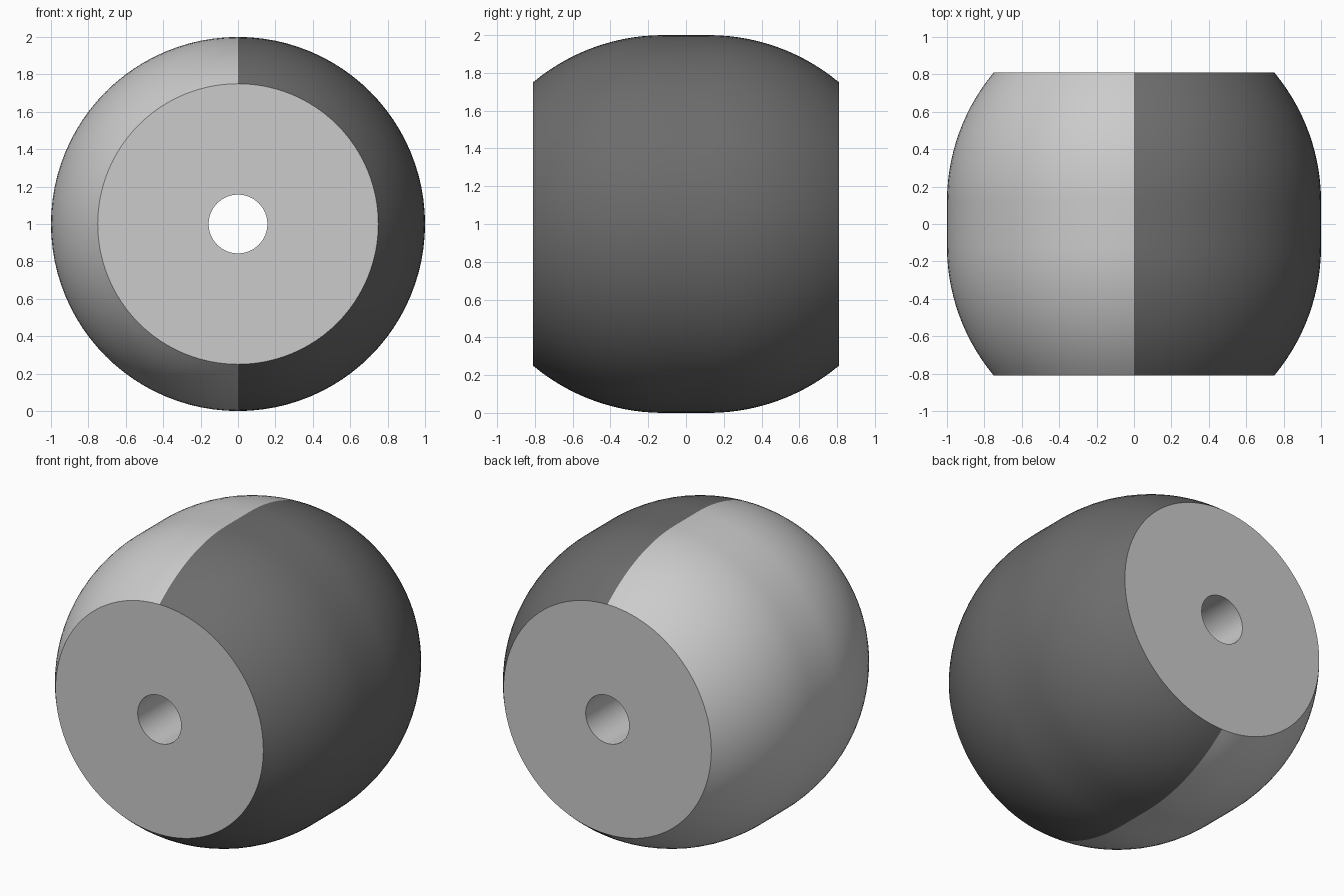
import bpy
from math import sin, cos, pi, asin

if "Cube" in bpy.data.objects:
    bpy.data.objects.remove(bpy.data.objects["Cube"])

HALF, R_MAX, R_CAP, R_HOLE, FLAT = 0.81, 1.0, 0.75, 0.157, 0.12
SEGS = 96


def revolve(name, profile, start, sweep, color=None):
    """Turn a (radius, y) profile about the y axis at z = 1."""
    closed = abs(sweep - 2 * pi) < 1e-6
    steps = round(SEGS * sweep / (2 * pi))
    rings = steps if closed else steps + 1
    n = len(profile)
    verts = []
    for i in range(rings):
        a = start + sweep * i / steps
        verts += [(r * cos(a), y, 1 + r * sin(a)) for r, y in profile]
    faces = []
    for i in range(steps):
        j = (i + 1) % rings
        for k in range(n - 1):
            faces.append((i * n + k, i * n + k + 1, j * n + k + 1, j * n + k))
    mesh = bpy.data.meshes.new(name)
    mesh.from_pydata(verts, [], faces)
    mesh.update()
    obj = bpy.data.objects.new(name, mesh)
    bpy.context.collection.objects.link(obj)
    if color:
        mat = bpy.data.materials.new(name + "_paint")
        mat.diffuse_color = color
        mat.use_nodes = True
        mat.node_tree.nodes["Principled BSDF"].inputs["Base Color"].default_value = mat.diffuse_color
        mesh.materials.append(mat)
    bpy.ops.object.select_all(action='DESELECT')
    obj.select_set(True)
    bpy.context.view_layer.objects.active = obj
    bpy.ops.object.shade_smooth_by_angle(angle=0.6)
    return obj


# Barrel profile: short straight middle band, round shoulders down to the caps
run, drop = HALF - FLAT, R_MAX - R_CAP
rad = (run * run + drop * drop) / (2 * drop)
end = asin(run / rad)
shoulder = [(R_MAX - rad * (1 - cos(end * i / 14)), FLAT + rad * sin(end * i / 14))
            for i in range(15)]
outer = [(r, -y) for r, y in reversed(shoulder)] + shoulder
outer.reverse()

# Two outer half shells, light on the left and dark on the right
revolve("left_shell", outer, pi / 2, pi)
revolve("right_shell", outer, -pi / 2, pi, (0.15, 0.15, 0.15, 1))

# Flat end caps joined by the through hole
revolve("caps_and_bore", [(R_CAP, -HALF), (R_HOLE, -HALF), (R_HOLE, HALF), (R_CAP, HALF)],
        0, 2 * pi)
